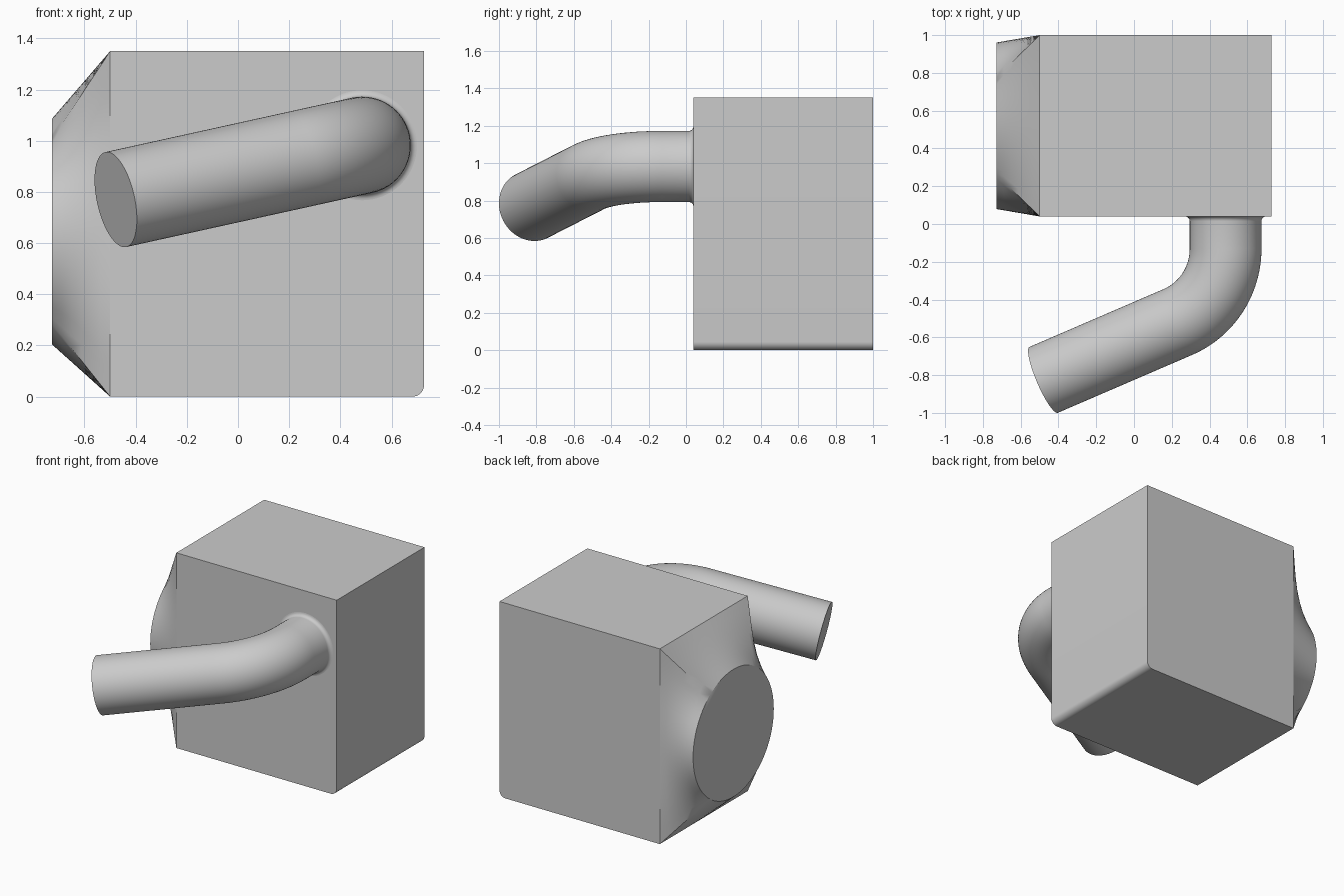
import bpy, bmesh
from math import sin, cos, tan, pi, radians, atan2
from mathutils import Vector, Matrix

cube = bpy.data.objects.get("Cube")
if cube:
    bpy.data.objects.remove(cube, do_unlink=True)

grey = bpy.data.materials.new("plain grey")
grey.use_nodes = True
colour = (0.6, 0.6, 0.6, 1)
grey.diffuse_color = colour
grey.node_tree.nodes["Principled BSDF"].inputs["Base Color"].default_value = colour

# Body extents
LEFT, RIGHT, FRONT, BACK, TOP = -0.5, 0.727, 0.04, 1.0, 1.35


def loft(name, rings, cap_start=False, cap_end=False):
    """Skin a list of equal-length closed rings, with optional flat caps."""
    bm = bmesh.new()
    loops = [[bm.verts.new(p) for p in ring] for ring in rings]
    n = len(loops[0])
    for a, b in zip(loops, loops[1:]):
        for i in range(n):
            j = (i + 1) % n
            bm.faces.new((a[i], a[j], b[j], b[i]))
    if cap_start:
        bm.faces.new(loops[0])
    if cap_end:
        bm.faces.new(loops[-1])
    bmesh.ops.recalc_face_normals(bm, faces=bm.faces)
    mesh = bpy.data.meshes.new(name)
    bm.to_mesh(mesh)
    bm.free()
    obj = bpy.data.objects.new(name, mesh)
    bpy.context.collection.objects.link(obj)
    mesh.materials.append(grey)
    bpy.ops.object.select_all(action='DESELECT')
    obj.select_set(True)
    bpy.context.view_layer.objects.active = obj
    bpy.ops.object.shade_smooth_by_angle(angle=radians(30))
    return obj


# Box body: rounded-corner profile swept from front to back
r = 0.045
profile = [(LEFT, TOP), (LEFT, 0)]
for k in range(13):
    a = -pi / 2 + k * pi / 24
    profile.append((RIGHT - r + r * cos(a), r + r * sin(a)))
profile.append((RIGHT, TOP))
loft("box_body", [[(x, y, z) for x, z in profile] for y in (FRONT, BACK)], True, True)

# Side transition: rectangle blending to a round flat end
cy, cz, radius, end_x = 0.52, 0.645, 0.441, -0.727
my, mz = (FRONT + BACK) / 2, TOP / 2
hy, hz = BACK - my, TOP - mz
corner = atan2(hz, hy)
stops = [-corner, corner, pi - corner, pi + corner, 2 * pi - corner]
angles = []
for a, b in zip(stops, stops[1:]):
    angles += [a + (b - a) * k / 24 for k in range(24)]
rect, circle = [], []
for a in angles:
    c, s = cos(a), sin(a)
    reach = min(hy / max(abs(c), 1e-6), hz / max(abs(s), 1e-6))
    rect.append(Vector((LEFT, my + reach * c, mz + reach * s)))
    circle.append(Vector((end_x, cy + radius * c, cz + radius * s)))
steps = [k / 6 for k in range(7)]
loft("side_transition",
     [[p.lerp(q, t) for p, q in zip(rect, circle)] for t in steps], cap_end=True)

# Bent pipe: straight stub, circular bend, straight run
elbow = Vector((0.485, -0.41, 0.982))
end = Vector((-0.478, -0.825, 0.77))
d0, d1 = Vector((0, -1, 0)), (end - elbow).normalized()
bend = d0.angle(d1)
axis = d0.cross(d1).normalized()
tangent = 0.28
bend_r = tangent / tan(bend / 2)
start = elbow - d0 * tangent
centre = start + axis.cross(d0) * bend_r
pipe_r, fillet = 0.19, 0.025
sides = 64


def ring(point, turn, rad):
    rot = Matrix.Rotation(turn, 3, axis)
    u, v = rot @ Vector((1, 0, 0)), rot @ Vector((0, 0, 1))
    return [point + rad * (cos(2 * pi * i / sides) * u + sin(2 * pi * i / sides) * v)
            for i in range(sides)]


rings = []
# Small concave flare where the pipe meets the wall
for k in range(7):
    a = k * pi / 12
    y = FRONT - fillet * (1 - cos(a))
    rings.append(ring(Vector((elbow.x, y, elbow.z)), 0, pipe_r + fillet * (1 - sin(a))))
for k in range(25):
    turn = bend * k / 24
    point = centre + Matrix.Rotation(turn, 3, axis) @ (start - centre)
    rings.append(ring(point, turn, pipe_r))
rings.append(ring(end, bend, pipe_r))
loft("bent_pipe", rings, cap_end=True)
